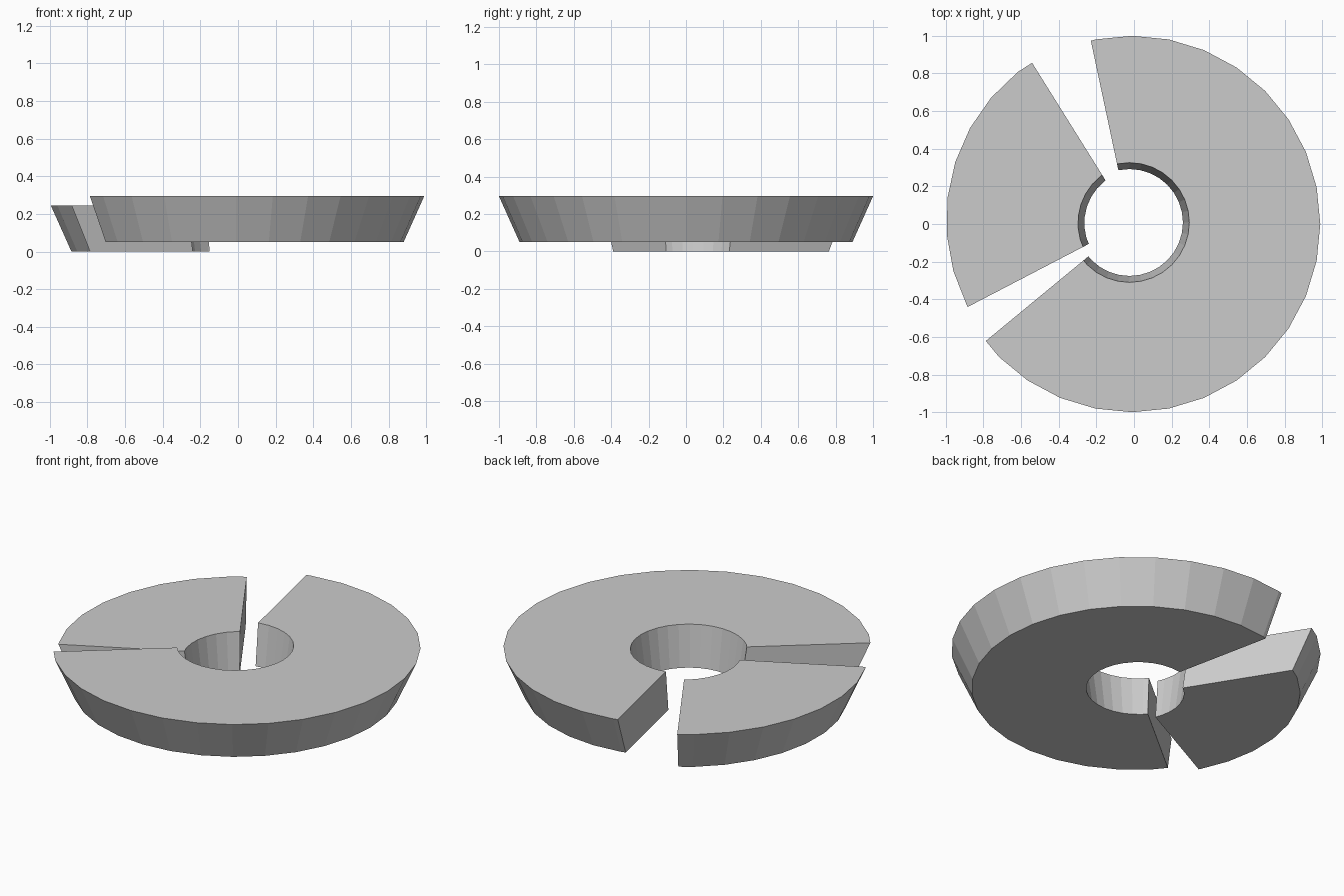
import bpy, bmesh, math
from mathutils import Vector

if "Cube" in bpy.data.objects:
    bpy.data.objects.remove(bpy.data.objects["Cube"])

SIDES = 32
STEP = 2 * math.pi / SIDES


def cut_angle(apex, cut, centre, r):
    """Angle about centre where a ray from apex leaves the circle."""
    d = Vector((math.cos(cut), math.sin(cut)))
    o = apex - centre
    b = o.dot(d)
    p = o + d * (-b + math.sqrt(b * b - o.dot(o) + r * r))
    return math.atan2(p.y, p.x)


def arc(apex, cuts, centre, r, phase):
    """Part of a regular polygon lying between the two cut rays."""
    a0, a1 = (cut_angle(apex, c, centre, r) for c in cuts)
    while a1 < a0:
        a1 += 2 * math.pi
    angles = [a0]
    k = math.floor((a0 - phase) / STEP) + 1
    while phase + k * STEP < a1 - 0.002:
        if phase + k * STEP > a0 + 0.002:
            angles.append(phase + k * STEP)
        k += 1
    angles.append(a1)
    pts = []
    for a in angles:
        off = (a - phase) % STEP - STEP / 2
        rr = r * math.cos(STEP / 2) / math.cos(off)
        pts.append(centre + Vector((math.cos(a), math.sin(a))) * rr)
    return pts


def ring_piece(name, apex, cuts, rim_centre, hole_centre, phase, z0, z1):
    apex, rim, hole = Vector(apex), Vector(rim_centre), Vector(hole_centre)
    cuts = [math.radians(c) for c in cuts]
    phase = math.radians(phase)
    bm = bmesh.new()
    loops = []
    for z, r_out, r_in in ((z0, 0.89, 0.284), (z1, 1.0, 0.318)):
        outline = (arc(apex, cuts, rim, r_out, phase)
                   + arc(apex, cuts, hole, r_in, phase)[::-1])
        loops.append([bm.verts.new((p.x, p.y, z)) for p in outline])
    low, high = loops
    n = len(low)
    bm.faces.new(low[::-1])
    bm.faces.new(high)
    for i in range(n):
        j = (i + 1) % n
        bm.faces.new((low[i], low[j], high[j], high[i]))
    bmesh.ops.recalc_face_normals(bm, faces=bm.faces)
    mesh = bpy.data.meshes.new(name)
    bm.to_mesh(mesh)
    bm.free()
    bpy.context.collection.objects.link(bpy.data.objects.new(name, mesh))


# Large tapered part of the broken ring
ring_piece("large_ring_segment", (-0.024, 0.008), (219.5, 102.0),
           (-0.01, 0.0), (-0.024, 0.008), 0, 0.05, 0.295)

# Smaller wedge, slightly turned and sunk lower
ring_piece("small_ring_segment", (-0.014, 0.012), (122.0, 207.5),
           (0.002, 0.023), (0.02, 0.005), 4.6, 0.0, 0.245)
